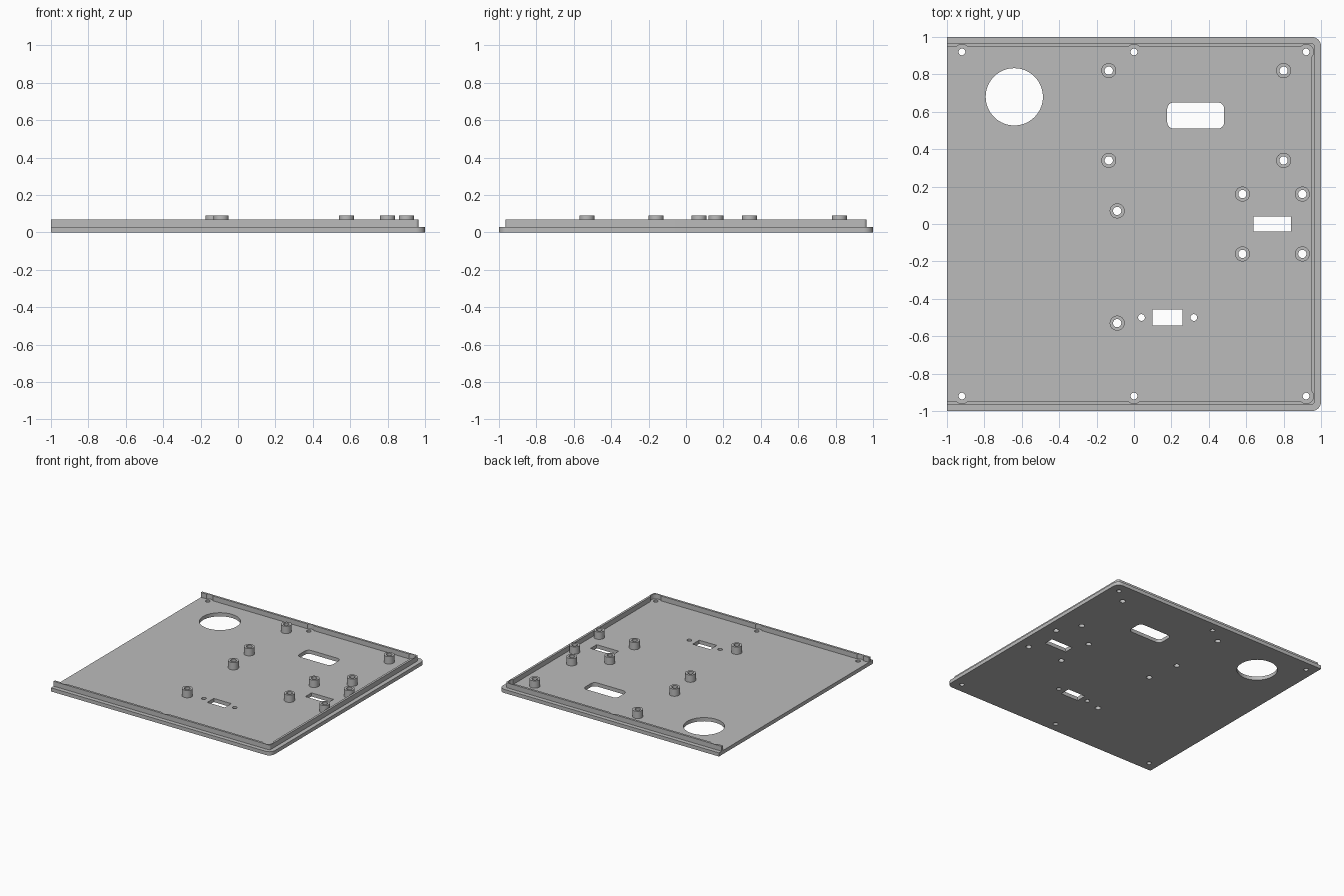
import bpy
from math import asin, cos, sin, pi

cube = bpy.data.objects.get("Cube")
if cube:
    bpy.data.objects.remove(cube)

grey = bpy.data.materials.new("light grey")
grey.use_nodes = True
color = (0.5, 0.5, 0.5, 1)
grey.diffuse_color = color
grey.node_tree.nodes["Principled BSDF"].inputs["Base Color"].default_value = color

FLOOR, LIP_TOP, POST_TOP = 0.03, 0.07, 0.09
LIP_OUT, LIP_IN, NOTCH = 0.965, 0.947, 0.04


def arc(cx, cy, r, start, end, n=12):
    angles = [start + (end - start) * i / n for i in range(n + 1)]
    return [(cx + r * cos(a), cy + r * sin(a)) for a in angles]


def circle(cx, cy, r, n=40):
    return arc(cx, cy, r, 0, 2 * pi, n)[:-1]


def rect(cx, cy, w, h, r=0):
    x, y = w / 2 - r, h / 2 - r
    corners = [(x, y), (-x, y), (-x, -y), (x, -y)]
    if not r:
        return [(cx + a, cy + b) for a, b in corners]
    pts = []
    for i, (a, b) in enumerate(corners):
        pts += arc(cx + a, cy + b, r, i * pi / 2, (i + 1) * pi / 2, 8)
    return pts


def open_left_outline(s, r):
    """Outline with square left corners and rounded right corners."""
    c = s - r
    return ([(-1, -s)] + arc(c, -c, r, -pi / 2, 0) + arc(c, c, r, 0, pi / 2)
            + [(-1, s)])


def extrude_profile(name, loops, z0, z1):
    """Solid with holes from nested flat outlines."""
    curve = bpy.data.curves.new(name, 'CURVE')
    curve.dimensions = '2D'
    curve.fill_mode = 'BOTH'
    curve.extrude = (z1 - z0) / 2
    for pts in loops:
        spline = curve.splines.new('POLY')
        spline.points.add(len(pts) - 1)
        for p, (x, y) in zip(spline.points, pts):
            p.co = (x, y, 0, 1)
        spline.use_cyclic_u = True
    obj = bpy.data.objects.new(name, curve)
    obj.location.z = (z0 + z1) / 2
    bpy.context.collection.objects.link(obj)
    bpy.ops.object.select_all(action='DESELECT')
    obj.select_set(True)
    bpy.context.view_layer.objects.active = obj
    bpy.ops.object.convert(target='MESH')
    obj = bpy.context.object
    obj.name = name
    obj.data.materials.clear()
    obj.data.materials.append(grey)
    bpy.ops.object.shade_smooth_by_angle(angle=0.6)
    return obj


posts = [(-0.135, 0.82), (0.8, 0.82), (-0.135, 0.34), (0.8, 0.34),
         (-0.09, 0.07), (-0.09, -0.53),
         (0.58, 0.16), (0.9, 0.16), (0.58, -0.16), (0.9, -0.16)]
screw_x = (-0.92, 0, 0.92)

# Base plate with all its openings
holes = [circle(-0.64, 0.68, 0.153, 64),
         rect(0.33, 0.58, 0.305, 0.14, 0.035),
         rect(0.74, 0, 0.2, 0.08),
         rect(0.18, -0.5, 0.16, 0.085)]
holes += [circle(x, -0.5, 0.018) for x in (0.04, 0.32)]
holes += [circle(x, y, 0.018) for x in screw_x for y in (-0.92, 0.92)]
holes += [circle(x, y, 0.022) for x, y in posts]
extrude_profile("base_plate", [open_left_outline(1, 0.05)] + holes, 0, FLOOR)

# Lip on three sides, its inner face scooped out around each screw hole
a = asin((LIP_IN - 0.92) / NOTCH)
inner = [(-1, LIP_IN)]
for x in screw_x:
    inner += arc(x, 0.92, NOTCH, pi - a, -pi / 2 + (pi / 2 - a) + pi / 2 - pi / 2
                 if x > 0.5 else a)
# The corner scoop meets the right wall where x equals the inner face
inner[-13:] = arc(0.92, 0.92, NOTCH, pi - a, a - pi / 2)
inner += [(x, -y) for x, y in reversed(inner)]
extrude_profile("rim_lip", [open_left_outline(LIP_OUT, 0.015) + inner],
                FLOOR, LIP_TOP)

# Hollow standoffs
for i, (x, y) in enumerate(posts):
    extrude_profile(f"standoff_{i + 1}",
                    [circle(x, y, 0.04), circle(x, y, 0.022)], FLOOR, POST_TOP)
